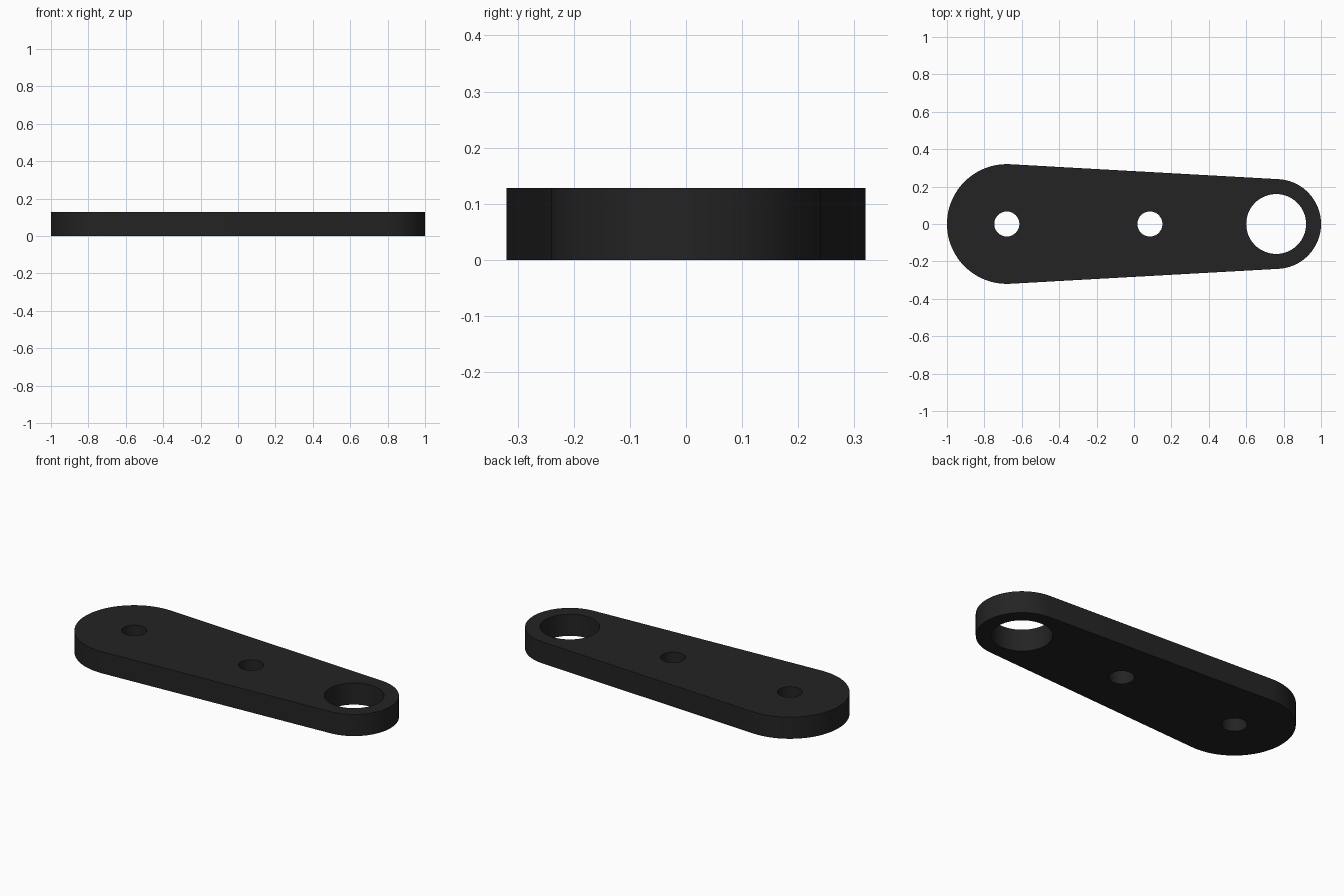
import bpy, bmesh, math
from mathutils import Vector

if "Cube" in bpy.data.objects:
    bpy.data.objects.remove(bpy.data.objects["Cube"])

THICK = 0.128
BIG_X, BIG_R = -0.68, 0.32
END_X, END_R = 0.76, 0.24
HOLES = [(-0.68, 0.067), (0.085, 0.067), (0.76, 0.16)]   # centre x, radius


def arc(cx, r, a0, a1, n):
    """n + 1 points along an arc centred on the long axis."""
    return [(cx + r * math.cos(a0 + (a1 - a0) * i / n),
             r * math.sin(a0 + (a1 - a0) * i / n)) for i in range(n + 1)]


def add_loop(bm, pts):
    vs = [bm.verts.new((x, y, 0)) for x, y in pts]
    return [bm.edges.new((v, vs[(i + 1) % len(vs)])) for i, v in enumerate(vs)]


bm = bmesh.new()

# Tapered outline: two round ends joined by tangent straight sides
t = math.acos((BIG_R - END_R) / (END_X - BIG_X))
edges = add_loop(bm, arc(END_X, END_R, -t, t, 48)
                 + arc(BIG_X, BIG_R, t, 2 * math.pi - t, 48))

# Pivot holes and large end hole
for cx, r in HOLES:
    edges += add_loop(bm, arc(cx, r, 0, 2 * math.pi, 64)[:-1])

# Fill the outline around the holes and raise it to a solid plate
bmesh.ops.triangle_fill(bm, edges=edges, use_beauty=True, normal=Vector((0, 0, 1)))
ext = bmesh.ops.extrude_face_region(bm, geom=bm.faces[:])
bmesh.ops.translate(bm, vec=(0, 0, THICK),
                    verts=[g for g in ext["geom"] if isinstance(g, bmesh.types.BMVert)])
bmesh.ops.recalc_face_normals(bm, faces=bm.faces[:])

mesh = bpy.data.meshes.new("link_arm")
bm.to_mesh(mesh)
bm.free()
arm = bpy.data.objects.new("link_arm", mesh)
bpy.context.collection.objects.link(arm)

black = bpy.data.materials.new("matte black")
black.diffuse_color = (0.017, 0.017, 0.017, 1)
black.use_nodes = True
black.node_tree.nodes["Principled BSDF"].inputs["Base Color"].default_value = black.diffuse_color
mesh.materials.append(black)

# Smooth rounded walls, sharp rims
bpy.context.view_layer.objects.active = arm
arm.select_set(True)
bpy.ops.object.shade_smooth_by_angle(angle=math.radians(30))
